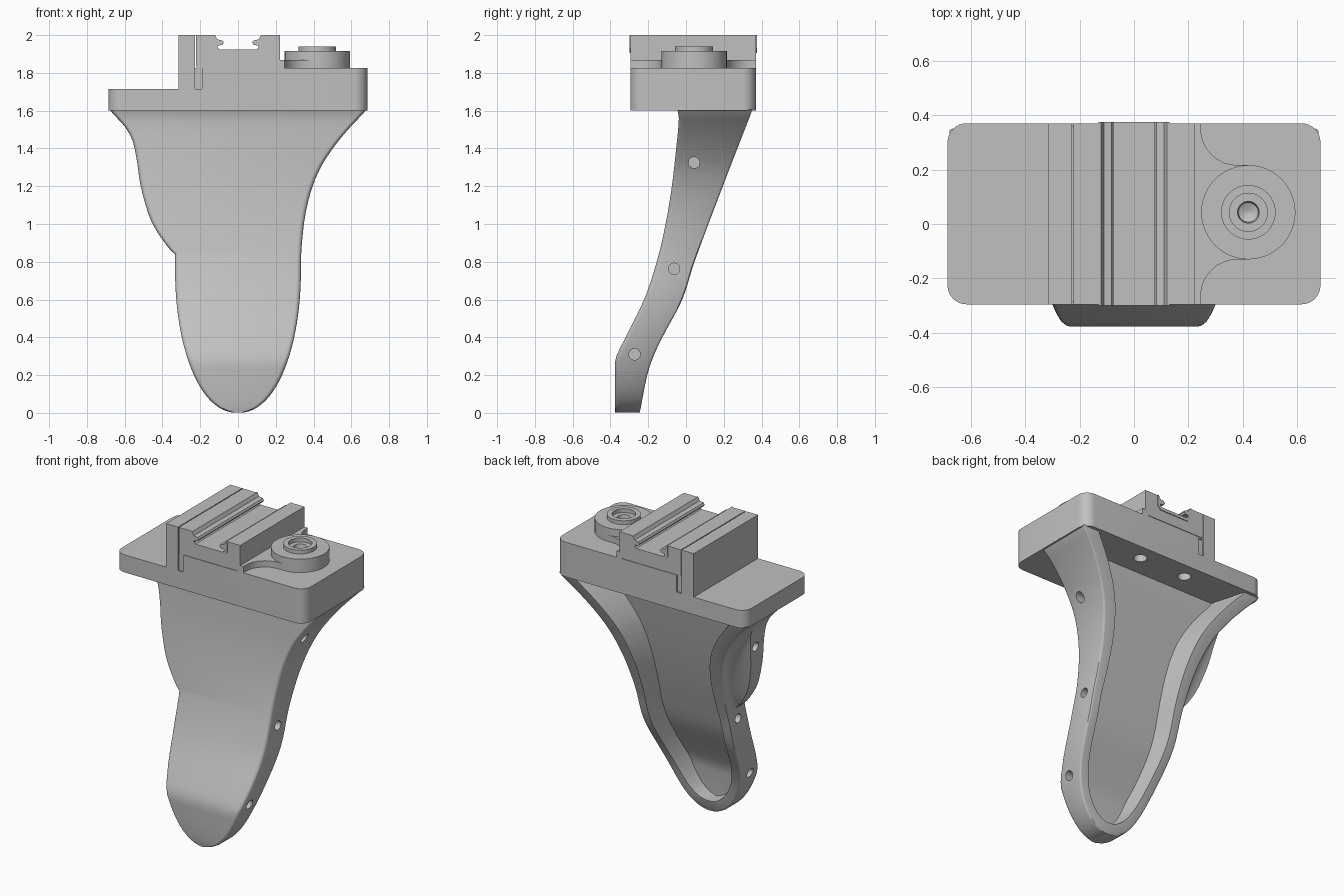
import bpy, bmesh
from math import sin, cos, pi, radians
from mathutils import Matrix, Vector

if "Cube" in bpy.data.objects:
    bpy.data.objects.remove(bpy.data.objects["Cube"])

grey = bpy.data.materials.new("plain_grey")
grey.use_nodes = True
tone = (0.53, 0.53, 0.53, 1)
grey.diffuse_color = tone
grey.node_tree.nodes["Principled BSDF"].inputs["Base Color"].default_value = tone


def finish(name, bm):
    bmesh.ops.recalc_face_normals(bm, faces=bm.faces)
    mesh = bpy.data.meshes.new(name)
    bm.to_mesh(mesh)
    bm.free()
    mesh.materials.append(grey)
    ob = bpy.data.objects.new(name, mesh)
    bpy.context.collection.objects.link(ob)
    return ob


def smooth(ob, angle=30):
    bpy.ops.object.select_all(action='DESELECT')
    ob.select_set(True)
    bpy.context.view_layer.objects.active = ob
    bpy.ops.object.shade_smooth_by_angle(angle=radians(angle))


def loft(name, sections):
    """Skin a stack of closed sections and cap both ends."""
    bm = bmesh.new()
    rings = [[bm.verts.new(p) for p in s] for s in sections]
    n = len(rings[0])
    for a, b in zip(rings, rings[1:]):
        for i in range(n):
            j = (i + 1) % n
            bm.faces.new((a[i], a[j], b[j], b[i]))
    bm.faces.new(rings[0])
    bm.faces.new(rings[-1])
    return finish(name, bm)


def slab(name, outline, z0, z1):
    return loft(name, [[(x, y, z) for x, y in outline] for z in (z0, z1)])


def bar(name, profile, y0, y1):
    return loft(name, [[(x, y, z) for x, z in profile] for y in (y0, y1)])


def arc(cx, cy, r, a0, a1, n=8):
    return [(cx + r * cos(radians(a0 + (a1 - a0) * i / n)),
             cy + r * sin(radians(a0 + (a1 - a0) * i / n))) for i in range(n + 1)]


def cylinder(name, centre, r, depth, axis):
    bm = bmesh.new()
    bmesh.ops.create_cone(bm, cap_ends=True, segments=24, radius1=r, radius2=r, depth=depth)
    turn = Vector((0, 0, 1)).rotation_difference(Vector(axis)).to_matrix().to_4x4()
    bm.transform(Matrix.Translation(centre) @ turn)
    return finish(name, bm)


def cut(ob, cutter):
    mod = ob.modifiers.new(cutter.name, 'BOOLEAN')
    mod.operation, mod.solver, mod.object = 'DIFFERENCE', 'EXACT', cutter
    bpy.context.view_layer.objects.active = ob
    bpy.ops.object.modifier_apply(modifier=mod.name)
    bpy.data.objects.remove(cutter)


def curve(keys):
    """Smooth interpolation through (z, value) pairs."""
    def slope(i):
        a, b = keys[max(i - 1, 0)], keys[min(i + 1, len(keys) - 1)]
        return (b[1] - a[1]) / (b[0] - a[0])

    def value(z):
        z = min(max(z, keys[0][0]), keys[-1][0])
        i = max(k for k in range(len(keys) - 1) if keys[k][0] <= z)
        (z0, v0), (z1, v1) = keys[i], keys[i + 1]
        h = z1 - z0
        t = (z - z0) / h
        return (v0 * (2*t**3 - 3*t*t + 1) + slope(i) * h * (t**3 - 2*t*t + t)
                + v1 * (3*t*t - 2*t**3) + slope(i + 1) * h * (t**3 - t*t))
    return value


# Curves of the hanging shell: front and back depth, width, side bulge
front = curve([(0, -.375), (.22, -.375), (.29, -.372), (.4, -.32), (.6, -.222), (.8, -.155),
               (1, -.108), (1.2, -.075), (1.4, -.052), (1.56, -.038), (1.6, -.045)])
back = curve([(0, -.245), (.2, -.205), (.3, -.172), (.4, -.125), (.6, -.02), (.8, .045),
              (1.2, .195), (1.6, .35)])
flare = curve([(.75, .333), (.85, .335), (1, .349), (1.1, .367), (1.2, .395), (1.3, .438),
               (1.4, .502), (1.5, .583), (1.6, .678)])
bulge = curve([(.84, .34), (.9, .388), (.975, .438), (1.05, .473), (1.2, .515), (1.35, .538),
               (1.45, .562), (1.53, .61), (1.6, .678)])
MID, HALF, TOP = .75, .333, 1.605


def stations(drop, inset, top):
    """Heights and half widths: an ellipse below, the flare above."""
    low = [(MID - drop * cos(a), (HALF - inset) * sin(a) ** .92)
           for a in [.05 + (pi / 2 - .05) * i / 24 for i in range(24)]]
    zs = [MID + (top - MID) * i / 38 for i in range(39)]
    return low + [(z, flare(z) - inset - inset * (z - MID)) for z in zs]


def shell_section(z, w):
    f, b = front(z), back(z)
    d = b - f
    wide = max(w, bulge(z)) if z > .84 else w
    r = min(.024, w * .5)
    pts = arc(w - r, f + r, r, -90, 0, 4) + arc(w - r / 2, b - r / 2, r / 2, 0, 90, 3)
    pts += arc(-w + r / 2, b - r / 2, r / 2, 90, 180, 3)
    # concave scoop behind the bulge
    pts += [(-w - (wide - w) * (1 - cos(t)), f + d * (.8 - .28 * sin(t)))
            for t in [pi / 2 * i / 6 for i in range(7)]]
    pts += arc(-wide + r, f + r, r, 180, 270, 4)
    return [(x, y, z) for x, y in pts]


def hollow_section(z, w):
    f, b = front(z), back(z)
    floor = f + .42 * (b - f)
    wf = max(w - .28 * (b - floor), w * .3)
    return [(wf, floor, z), (w, b, z), (w, b + .2, z),
            (-w, b + .2, z), (-w, b, z), (-wf, floor, z)]


shell = loft("hanging_shell", [shell_section(z, w) for z, w in stations(MID, 0, TOP)])
cut(shell, loft("hollow", [hollow_section(z, w) for z, w in stations(MID - .07, .06, TOP + .03)]))
for y, z in ((.043, 1.325), (-.063, .763), (-.272, .31)):
    w = flare(z) if z > MID else HALF * (1 - ((MID - z) / MID) ** 2) ** .5
    for x in (w, -max(w, bulge(z)) if z > .84 else -w):
        cut(shell, cylinder("side_hole", (x, y, z), .03, .12, (1, 0, 0)))
smooth(shell)

# Stepped platform with rounded corners
X, Y0, Y1, R = .685, -.295, .37, .07
right_side = arc(X - R, Y0 + R, R, -90, 0) + arc(X - R, Y1 - R, R, 0, 90)
left_side = arc(-X + R, Y1 - R, R, 90, 180) + arc(-X + R, Y0 + R, R, 180, 270)
base = slab("platform_base", right_side + left_side, 1.6, 1.715)
for x in (-.17, .17):
    cut(base, cylinder("screw_hole", (x, .26, 1.6), .04, .16, (0, 0, 1)))
smooth(base)
smooth(slab("platform_step", right_side + [(-.19, Y1), (-.19, Y0)], 1.715, 1.827))
slab("step_filler", [(-.23, Y0 + .01), (-.19, Y0 + .01), (-.19, Y1 - .01), (-.23, Y1 - .01)], 1.715, 1.827)

# Side wall and rail block
bar("side_wall", [(-.315, 1.715), (-.228, 1.715), (-.228, 2), (-.315, 2)], Y0, Y1)


def mirrored(half):
    return half + [(-x, z) for x, z in reversed(half)]


bar("rail_block", mirrored([(.222, 1.835), (.222, 2), (.13, 2), (.13, 1.93), (.105, 1.905)]), Y0, Y1)
bar("rail_foot", mirrored([(.22, 1.825), (.22, 1.837)]), Y0 + .004, Y1 - .004)

# Channel liner with snap lips
liner = [(.105, 1.905), (.13, 1.93), (.13, 2), (.122, 2), (.11, 1.977), (.082, 1.972),
         (.075, 1.96), (.082, 1.948), (.108, 1.945), (.108, 1.934), (.098, 1.925)]
bar("channel_liner", mirrored(liner), -.3, .375)

# Knob and its web
CX, CY, KR = .42, .043, .173
web = ([(.2, Y0), (.245, Y0)] + arc(.38, CY - KR - .135, .135, 180, 90)
       + [(CX, CY - KR), (CX, CY + KR)] + arc(.38, CY + KR + .135, .135, 270, 180)
       + [(.245, Y1), (.2, Y1)])
smooth(slab("knob_web", web, 1.82, 1.868))

rings = [(KR, 1.82), (KR, 1.915), (.1, 1.915), (.1, 1.94), (.07, 1.94), (.07, 1.915),
         (.04, 1.915), (.036, 1.89), (.004, 1.875)]
smooth(loft("knob", [[(CX + r * cos(2 * pi * i / 48), CY + r * sin(2 * pi * i / 48), z)
                      for i in range(48)] for r, z in rings]))
